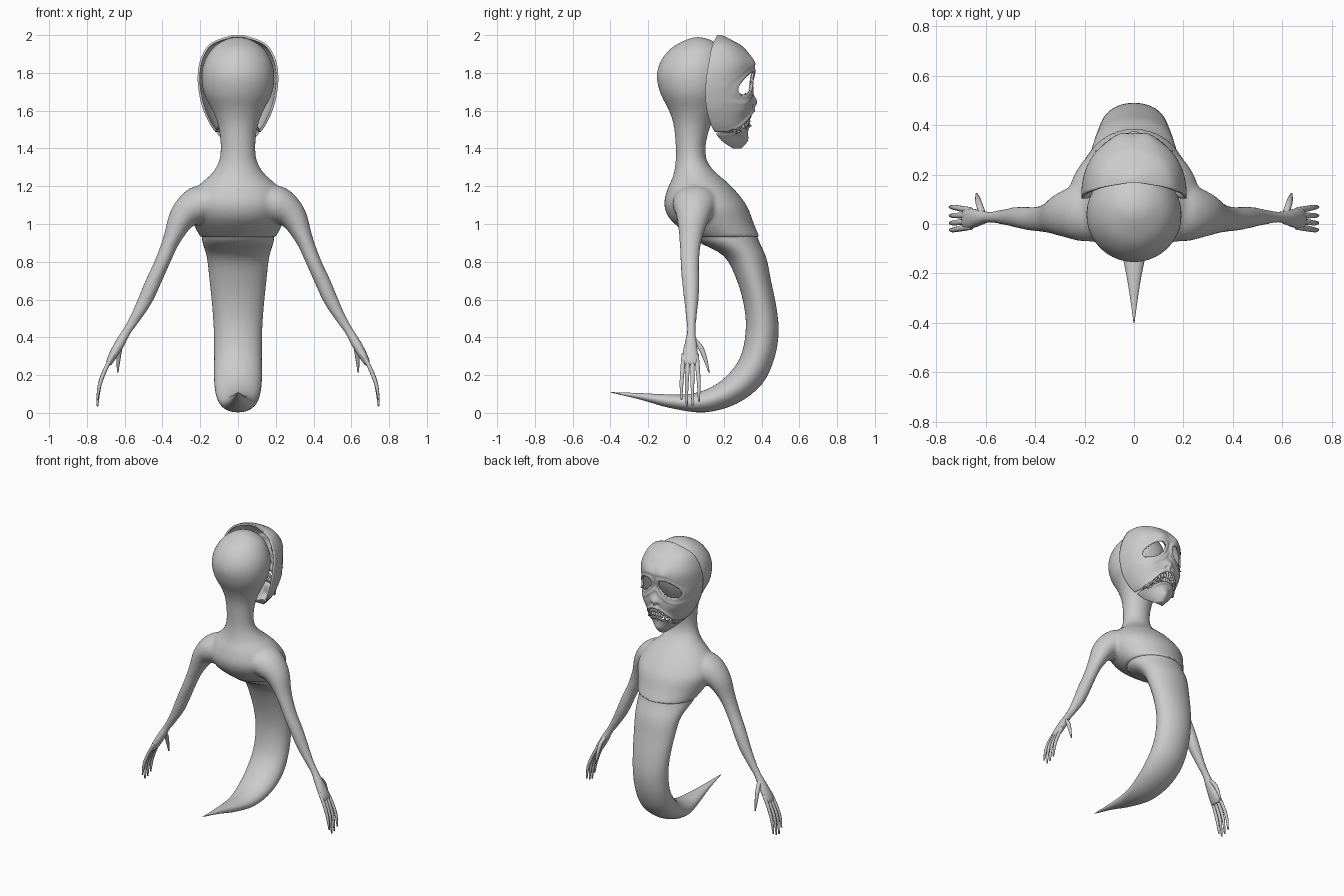
import bpy, bmesh
from math import sin, cos, pi, sqrt, exp, asin
from mathutils import Vector, Matrix

cube = bpy.data.objects.get("Cube")
if cube:
    bpy.data.objects.remove(cube, do_unlink=True)

skin = bpy.data.materials.new("pale grey skin")
skin.use_nodes = True
tone = (0.6, 0.6, 0.6, 1)
skin.diffuse_color = tone
skin.node_tree.nodes["Principled BSDF"].inputs["Base Color"].default_value = tone


def finish(bm, name, fix_normals=True):
    """Turn a bmesh into a smooth shaded object."""
    if fix_normals:
        bmesh.ops.recalc_face_normals(bm, faces=bm.faces)
    for face in bm.faces:
        face.smooth = True
    mesh = bpy.data.meshes.new(name)
    bm.to_mesh(mesh)
    bm.free()
    mesh.materials.append(skin)
    obj = bpy.data.objects.new(name, mesh)
    bpy.context.collection.objects.link(obj)
    return obj


def spline(rows, steps):
    """Catmull-Rom resampling of rows of numbers."""
    rows = [Vector(r) for r in rows]
    last = len(rows) - 1
    result = []
    for i in range(last):
        a, b, c, d = (rows[min(max(i + k, 0), last)] for k in (-1, 0, 1, 2))
        for s in range(steps):
            t = s / steps
            result.append(b + (c - a) * (t / 2) + (a * 2 - b * 5 + c * 4 - d) * (t * t / 2)
                          + (b * 3 - a - c * 3 + d) * (t ** 3 / 2))
    return result + [rows[last]]


def loft(bm, rings, sides):
    """Skin elliptical rings given as (centre, axis, axis) and cap both ends."""
    loops = []
    for centre, u, v in rings:
        angles = [2 * pi * k / sides for k in range(sides)]
        loops.append([bm.verts.new(centre + u * cos(a) + v * sin(a)) for a in angles])
    for low, high in zip(loops, loops[1:]):
        for k in range(sides):
            n = (k + 1) % sides
            bm.faces.new((low[k], low[n], high[n], high[k]))
    bm.faces.new(loops[0])
    bm.faces.new(loops[-1])


def trunk(bm, rows, sides=40):
    """Rows: inner y, inner z, outer y, outer z, half width."""
    rings = []
    for yi, zi, yo, zo, w in spline(rows, 4):
        inner, outer = Vector((0, yi, zi)), Vector((0, yo, zo))
        rings.append(((inner + outer) / 2, (outer - inner) / 2, Vector((max(w, 0.001), 0, 0))))
    loft(bm, rings, sides)


def limb(bm, rows, side, sides=16):
    """Rows: x, y, z, thickness, depth along y."""
    pts = spline(rows, 4)
    rings = []
    for i, p in enumerate(pts):
        d = pts[min(i + 1, len(pts) - 1)] - pts[max(i - 1, 0)]
        across = Vector((-d[2] * side, 0, d[0])).normalized()
        rings.append((Vector((p[0] * side, p[1], p[2])), across * p[3], Vector((0, p[4], 0))))
    loft(bm, rings, sides)


# Head, neck, torso and arms fused into one skin
body = bmesh.new()
trunk(body, [
    (.05, 1.99, .07, 1.99, .01), (0, 1.975, .13, 1.975, .07),
    (-.08, 1.93, .19, 1.93, .135), (-.135, 1.86, .22, 1.86, .178),
    (-.155, 1.78, .23, 1.78, .193), (-.135, 1.69, .21, 1.69, .18),
    (-.09, 1.6, .17, 1.6, .135), (-.065, 1.52, .13, 1.52, .105),
    (-.055, 1.42, .105, 1.42, .092), (-.055, 1.33, .11, 1.34, .1),
    (-.07, 1.25, .15, 1.28, .14), (-.1, 1.18, .24, 1.2, .22),
    (-.115, 1.1, .32, 1.1, .265), (-.08, 1.02, .36, 1, .24),
    (.03, .93, .39, .93, .2)])
arm = [(.12, .06, 1.12, .09, .13), (.21, .05, 1.1, .1, .12), (.29, .04, 1.04, .075, .09),
       (.35, .025, .92, .047, .06), (.4, .02, .8, .04, .05), (.45, .025, .69, .041, .046),
       (.49, .028, .6, .039, .039), (.545, .028, .5, .029, .028), (.59, .028, .43, .024, .024),
       (.63, .025, .36, .027, .036), (.67, .022, .29, .022, .048), (.69, .022, .25, .014, .044)]
for side in (-1, 1):
    limb(body, arm, side, 24)
body_obj = finish(body, "upper_body")
fuse = body_obj.modifiers.new("fuse", 'REMESH')
fuse.mode = 'VOXEL'
fuse.voxel_size = 0.011
fuse.use_smooth_shade = True
relax = body_obj.modifiers.new("relax", 'SMOOTH')
relax.factor = 0.5
relax.iterations = 6

# Fingers and thumbs
for side, label in ((-1, "right"), (1, "left")):
    hand = bmesh.new()
    for root, tip, end in ((-.012, -.024, .07), (.012, .004, .035), (.035, .034, .04), (.056, .068, .06)):
        limb(hand, [(.66, root, .31, .011, .012), (.7, (root + tip) / 2, .235, .011, .012),
                    (.732, tip, .15, .01, .01), (.745, tip, end, .005, .005)], side, 10)
    limb(hand, [(.61, .035, .4, .014, .014), (.625, .075, .35, .014, .016),
                (.632, .1, .29, .011, .012), (.637, .122, .215, .004, .004)], side, 10)
    finish(hand, label + "_fingers")

# Curling tail
tail = bmesh.new()
trunk(tail, [
    (.02, .98, .36, 1, .19), (.06, .91, .382, .92, .19), (.2, .83, .425, .82, .165),
    (.27, .7, .45, .7, .15), (.31, .55, .48, .55, .135), (.315, .42, .49, .42, .127),
    (.285, .29, .465, .28, .126), (.21, .19, .4, .15, .126), (.12, .13, .27, .05, .115),
    (.02, .1, .1, .003, .09), (-.1, .098, -.08, .025, .055), (-.25, .105, -.24, .07, .024),
    (-.4, .11, -.4, .108, .002)])
finish(tail, "tail")

# Mask outline rows: z, half width, rear edge y, front y
outline = spline([
    (1.4, .03, .25, .29), (1.44, .075, .19, .312), (1.5, .13, .145, .33), (1.56, .165, .12, .345),
    (1.64, .195, .105, .355), (1.75, .213, .105, .348), (1.85, .205, .12, .36),
    (1.93, .17, .135, .31), (1.97, .12, .15, .25), (2, .03, .165, .19)], 10)


def eye_local(x, z):
    """Drooping eye space, equal to a unit circle on the rim."""
    dx, dz = abs(x) - .095, z - 1.745
    c, s = cos(.7), sin(.7)
    return Vector(((dx * c - dz * s) / .078, (dx * s + dz * c) / .042))


def eye_world(q, side):
    a, b = q.x * .078, q.y * .042
    c, s = cos(.7), sin(.7)
    return side * (a * c + b * s + .095), b * c - a * s + 1.745


def mouth_local(x, z):
    return Vector((x / .105, (z - 1.56 + 6 * x * x) / .032))


def mouth_world(q):
    x = q.x * .105
    return x, q.y * .032 + 1.56 - 6 * x * x


def bump(x, z, cx, cz, size):
    return exp(-((abs(x) - cx) ** 2 + (z - cz) ** 2) / size ** 2)


def relief(x, z):
    """Sculpted brow, lids, nose, cheeks, lips and chin."""
    eye, mouth = eye_local(x, z).length, mouth_local(x, z).length
    below = 1 if z < 1.73 else 0.3
    return (.012 * exp(-((eye - 1.15) / .18) ** 2) + .01 * below * exp(-((eye - 1.75) / .2) ** 2)
            + .012 * exp(-((mouth - 1.25) / .25) ** 2) + .022 * bump(x, z, 0, 1.645, .035)
            - .016 * bump(x, z, .018, 1.625, .012) + .015 * bump(x, z, .13, 1.62, .04)
            + .012 * bump(x, z, .06, 1.86, .04) + .015 * bump(x, z, 0, 1.44, .035))


def mask_y(x, z):
    """Depth of the mask surface at x, z."""
    for a, b in zip(outline, outline[1:]):
        if z <= b[0]:
            break
    row = a.lerp(b, (z - a[0]) / (b[0] - a[0]))
    u = asin(max(-1, min(1, x / row[1])))
    return row[2] + (row[3] - row[2]) * max(cos(u), 0) ** .85 + relief(x, z) * max(cos(u), 0)


# Face mask shell with open eyes and mouth
mask = bmesh.new()
columns = 100
grid = []
for row in outline:
    line = []
    for k in range(columns + 1):
        x, z = row[1] * sin(pi * (k / columns - .5)), row[0]
        eye, mouth = eye_local(x, z), mouth_local(x, z)
        if abs(eye.length - 1) < .1:
            x, z = eye_world(eye.normalized(), 1 if x > 0 else -1)
        elif abs(mouth.length - 1) < .1:
            x, z = mouth_world(mouth.normalized())
        line.append(mask.verts.new((x, mask_y(x, z), z)))
    grid.append(line)
for low, high in zip(grid, grid[1:]):
    for k in range(columns):
        quad = (low[k + 1], low[k], high[k], high[k + 1])
        mid = sum((v.co for v in quad), Vector()) / 4
        if min(eye_local(mid.x, mid.z).length, mouth_local(mid.x, mid.z).length) > .97:
            mask.faces.new(quad)
mask.faces.new(grid[0])
mask.faces.new(grid[-1][::-1])
mask_obj = finish(mask, "face_mask", False)
shell = mask_obj.modifiers.new("shell", 'SOLIDIFY')
shell.thickness = 0.012
shell.offset = -1

# Two rows of clenched teeth
teeth = bmesh.new()
for k in range(-5, 6):
    for row in (-1, 1):
        x, z = mouth_world(Vector((k / 5.8, row * .5 * sqrt(1 - (k / 6.2) ** 2))))
        place = Matrix.Translation((x, mask_y(x, z) - .01, z))
        size = Matrix.Diagonal((.0095, .009, .019 - abs(k) * .0012, 1))
        bmesh.ops.create_icosphere(teeth, subdivisions=2, radius=1, matrix=place @ size)
finish(teeth, "teeth")
